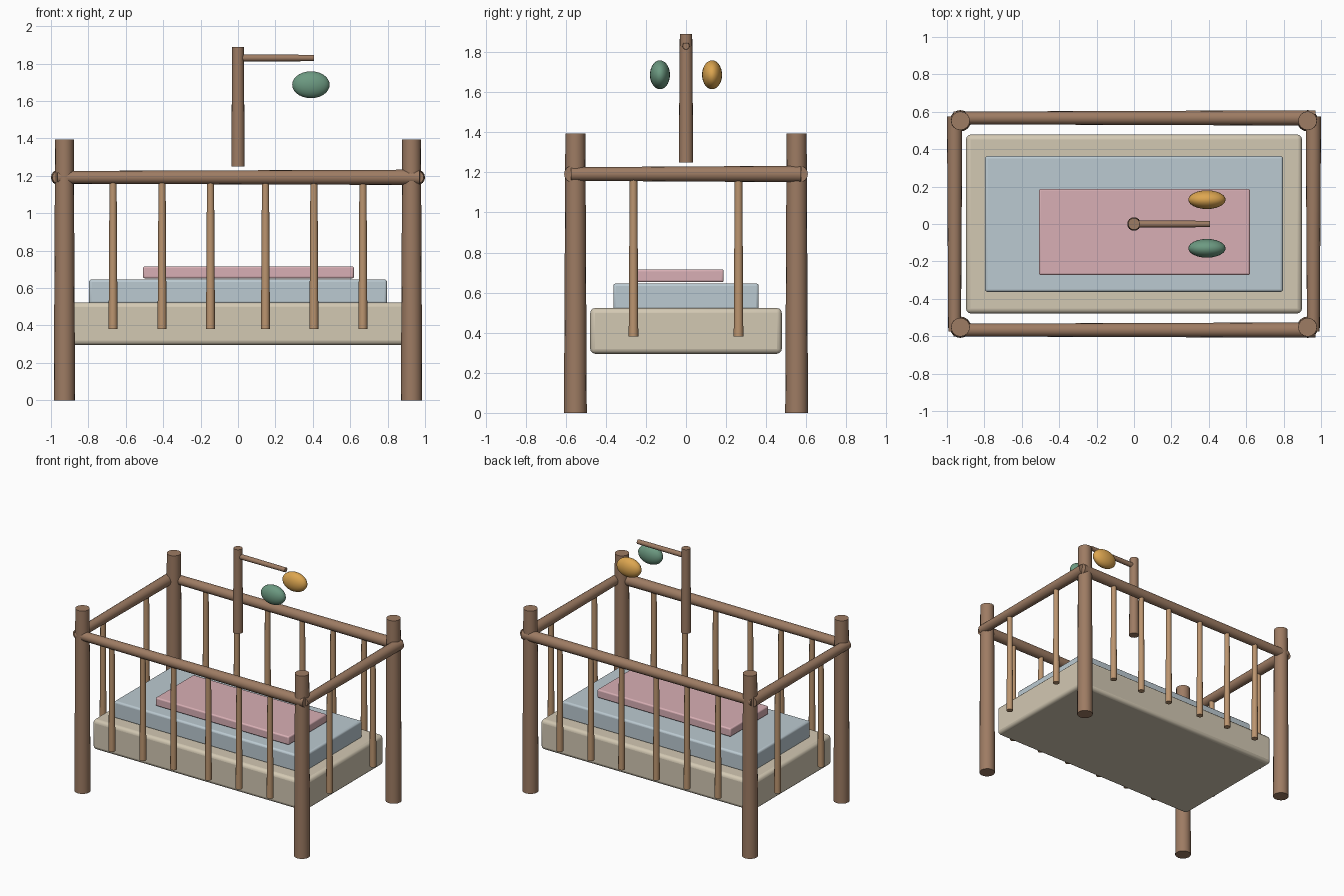
import bpy, math
from mathutils import Vector

if "Cube" in bpy.data.objects:
    bpy.data.objects.remove(bpy.data.objects["Cube"])


def material(name, r, g, b):
    m = bpy.data.materials.new(name)
    m.diffuse_color = (r, g, b, 1)
    m.use_nodes = True
    m.node_tree.nodes["Principled BSDF"].inputs["Base Color"].default_value = m.diffuse_color
    return m


WOOD = material("dark_wood", 0.34, 0.20, 0.125)
LIGHT = material("light_wood", 0.50, 0.30, 0.16)
CREAM = material("cream", 0.65, 0.58, 0.45)
BLUE = material("pale_blue", 0.50, 0.59, 0.64)
PINK = material("pale_pink", 0.69, 0.43, 0.46)
GREEN = material("green", 0.15, 0.32, 0.22)
YELLOW = material("yellow", 0.72, 0.38, 0.08)


def finish(name, mat):
    ob = bpy.context.object
    ob.name = name
    ob.data.materials.append(mat)
    bpy.ops.object.shade_smooth_by_angle(angle=math.radians(35))
    return ob


def rod(name, a, b, r1, r2, mat, sides=16):
    """Slightly tapered rod from a to b."""
    a, b = Vector(a), Vector(b)
    bpy.ops.mesh.primitive_cone_add(
        vertices=sides, radius1=r1, radius2=r2, depth=(b - a).length,
        location=(a + b) / 2, rotation=(b - a).to_track_quat('Z', 'Y').to_euler())
    return finish(name, mat)


def pad(name, lo, hi, bevel, mat):
    """Soft-edged block between two corners."""
    lo, hi = Vector(lo), Vector(hi)
    bpy.ops.mesh.primitive_cube_add(size=1, location=(lo + hi) / 2)
    bpy.context.object.scale = hi - lo
    bpy.ops.object.transform_apply(location=False, rotation=False, scale=True)
    mod = bpy.context.object.modifiers.new("soft_edges", 'BEVEL')
    mod.width, mod.segments = bevel, 3
    return finish(name, mat)


def bead(name, loc, radii, mat):
    bpy.ops.mesh.primitive_uv_sphere_add(segments=24, ring_count=14, radius=1, location=loc)
    bpy.context.object.scale = radii
    return finish(name, mat)


# Corner posts
for sx in (-1, 1):
    for sy in (-1, 1):
        rod("corner_post", (sx * 0.928, sy * 0.552, 0), (sx * 0.928, sy * 0.552, 1.393),
            0.057, 0.050, WOOD)

# Top rails and the spindles hanging under them
RAIL_Z = 1.192
for s in (-1, 1):
    rod("long_rail", (-0.965, s * 0.567, RAIL_Z), (0.97, s * 0.567, RAIL_Z), 0.034, 0.041, WOOD)
    rod("end_rail", (s * 0.959, -0.575, RAIL_Z), (s * 0.959, 0.575, RAIL_Z), 0.034, 0.041, WOOD)
    for x in (-0.668, -0.406, -0.147, 0.147, 0.406, 0.668):
        rod("long_side_spindle", (x, s * 0.567, 0.38), (x, s * 0.567, 1.18),
            0.024, 0.019, LIGHT, 12)
    for y in (-0.262, 0.262):
        rod("end_spindle", (s * 0.957, y, 0.38), (s * 0.957, y, 1.18), 0.024, 0.019, LIGHT, 12)

# Mattress and bedding
pad("mattress", (-0.898, -0.478, 0.295), (0.898, 0.478, 0.523), 0.025, CREAM)
pad("quilt", (-0.797, -0.363, 0.515), (0.797, 0.363, 0.646), 0.014, BLUE)
pad("blanket", (-0.508, -0.273, 0.652), (0.620, 0.188, 0.716), 0.01, PINK)

# Hanging mobile
rod("mobile_post", (0, 0, 1.25), (0, 0, 1.89), 0.036, 0.031, WOOD)
rod("mobile_arm", (0, 0, 1.83), (0.405, 0, 1.83), 0.019, 0.017, WOOD, 12)
bead("mobile_green_bead", (0.39, -0.13, 1.687), (0.1, 0.05, 0.072), GREEN)
bead("mobile_yellow_bead", (0.39, 0.13, 1.687), (0.1, 0.05, 0.072), YELLOW)
